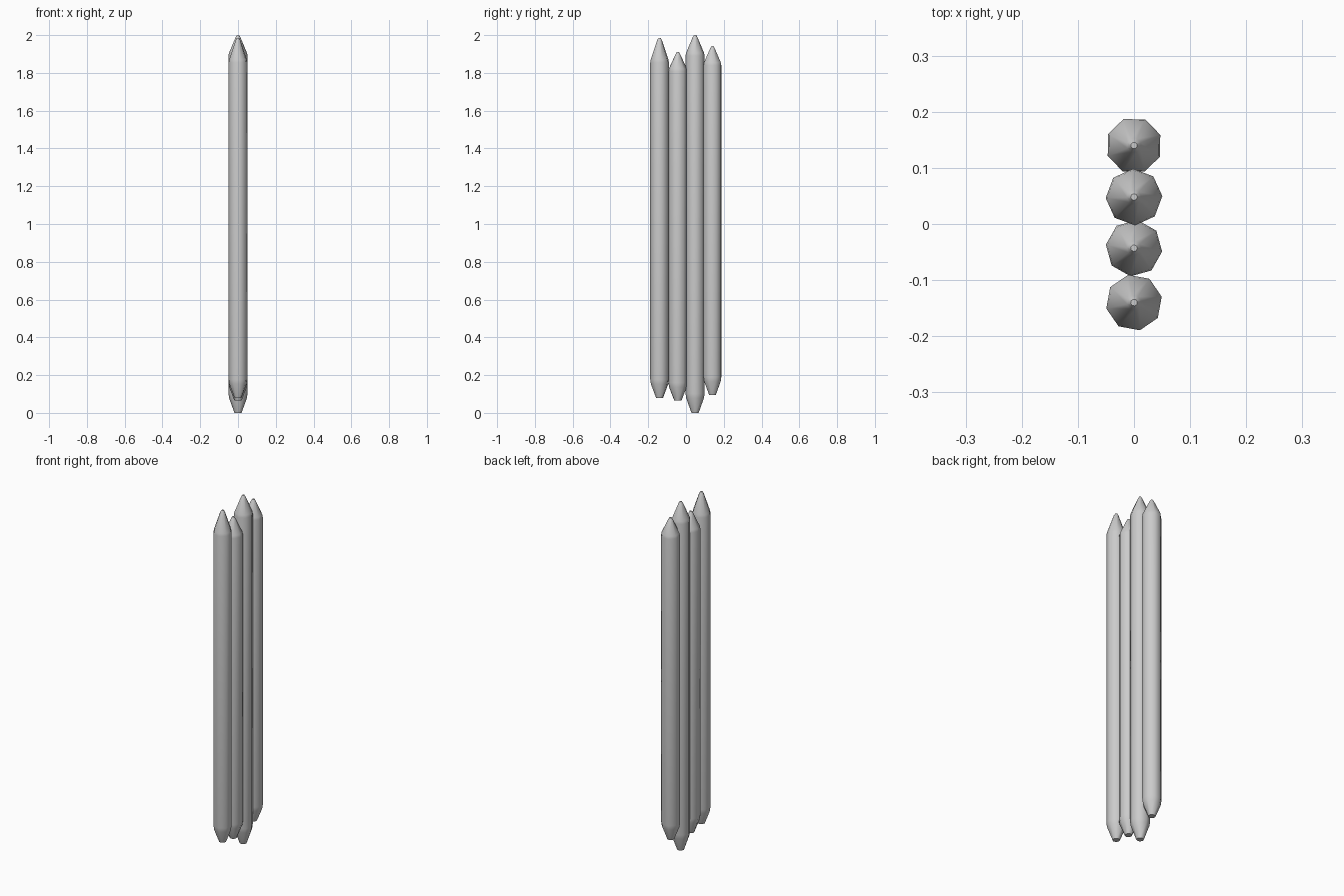
import bpy, bmesh, math

if "Cube" in bpy.data.objects:
    bpy.data.objects.remove(bpy.data.objects["Cube"])

SIDES = 8


def make_stake(name, y, turn, bottom, low_shoulder, high_shoulder, tip, r=0.0505):
    # profile from lower point to upper point: (radius, z)
    profile = [(0.019, bottom), (r * 0.93, low_shoulder - 0.012), (r, low_shoulder + 0.012),
               (r, 1.0), (r, high_shoulder - 0.005), (r * 0.95, high_shoulder + 0.01),
               (0.013, tip - 0.012), (0.006, tip)]
    bm = bmesh.new()
    rings = []
    for rad, z in profile:
        rings.append([bm.verts.new((rad * math.cos(turn + i * math.tau / SIDES),
                                    y + rad * math.sin(turn + i * math.tau / SIDES), z))
                      for i in range(SIDES)])
    for a, b in zip(rings, rings[1:]):
        for i in range(SIDES):
            j = (i + 1) % SIDES
            bm.faces.new((a[i], a[j], b[j], b[i]))
    bm.faces.new(rings[0][::-1])
    bm.faces.new(rings[-1])
    mesh = bpy.data.meshes.new(name)
    bm.to_mesh(mesh)
    bm.free()
    obj = bpy.data.objects.new(name, mesh)
    bpy.context.collection.objects.link(obj)
    bpy.context.view_layer.objects.active = obj
    obj.select_set(True)
    bpy.ops.object.shade_smooth_by_angle(angle=math.radians(50))
    obj.select_set(False)


# row of four sharpened fence stakes: y, turn, bottom, shoulders, tip
stakes = [
    (-0.140, 12, 0.080, 0.165, 1.860, 1.985),
    (-0.043, -7, 0.065, 0.148, 1.812, 1.910),
    (0.048, 2, 0.000, 0.090, 1.895, 2.000),
    (0.140, 22, 0.095, 0.178, 1.845, 1.942),
]
for n, (y, turn, *heights) in enumerate(stakes, 1):
    make_stake(f"stake_{n}", y, math.radians(turn), *heights)
